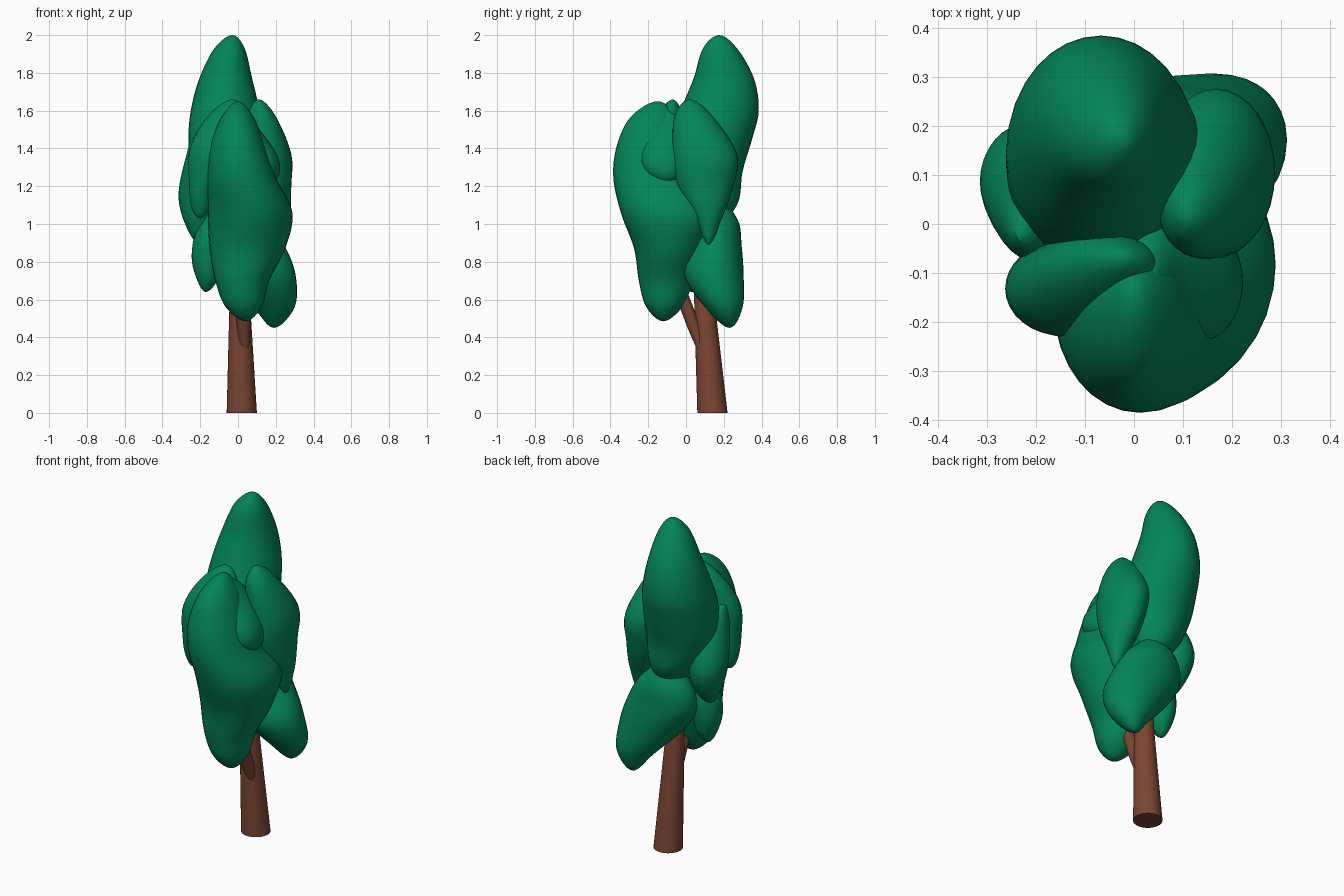
import bpy
import bmesh
from math import cos, sin, tau
from mathutils import Vector

cube = bpy.data.objects.get("Cube")
if cube:
    bpy.data.objects.remove(cube, do_unlink=True)

SIDES = 32
STEPS = 6


def make_material(name, colour):
    material = bpy.data.materials.new(name)
    material.use_nodes = True
    material.diffuse_color = colour
    for node in material.node_tree.nodes:
        if node.type == 'BSDF_PRINCIPLED':
            node.inputs["Base Color"].default_value = colour
            node.inputs["Roughness"].default_value = 0.8
    return material


leaf_green = make_material("leaf green", (0.001, 0.235, 0.097, 1))
bark_brown = make_material("bark brown", (0.2, 0.06, 0.032, 1))


def finish(name, bm, material):
    """Turn the bmesh into a smooth shaded object."""
    bmesh.ops.recalc_face_normals(bm, faces=bm.faces[:])
    mesh = bpy.data.meshes.new(name)
    bm.to_mesh(mesh)
    bm.free()
    obj = bpy.data.objects.new(name, mesh)
    bpy.context.collection.objects.link(obj)
    mesh.materials.append(material)
    bpy.ops.object.select_all(action='DESELECT')
    obj.select_set(True)
    bpy.context.view_layer.objects.active = obj
    bpy.ops.object.shade_smooth_by_angle()
    return obj


def ring(bm, centre, rx, ry):
    return [bm.verts.new((centre[0] + rx * cos(tau * i / SIDES),
                          centre[1] + ry * sin(tau * i / SIDES), centre[2]))
            for i in range(SIDES)]


def bridge(bm, lower, upper):
    for i in range(SIDES):
        j = (i + 1) % SIDES
        bm.faces.new((lower[i], lower[j], upper[j], upper[i]))


def fan(bm, tip, loop):
    for i in range(SIDES):
        bm.faces.new((tip, loop[i], loop[(i + 1) % SIDES]))


def spline(a, b, c, d, t):
    return 0.5 * (2 * b + (c - a) * t + (2 * a - 5 * b + 4 * c - d) * t ** 2
                  + (3 * b - a - 3 * c + d) * t ** 3)


def foliage(name, top, bottom, *spans):
    """Rounded lobe: end points, and spans of z, x low, x high, y low, y high."""
    rows = [Vector((*top, 0, 0))]
    for z, west, east, front, back in spans:
        rows.append(Vector(((west + east) / 2, (front + back) / 2, z,
                            (east - west) / 2, (back - front) / 2)))
    rows.append(Vector((*bottom, 0, 0)))
    # Mirrored rows past both ends make the tips round
    flip = lambda row: Vector((row[0], row[1], row[2], -row[3], -row[4]))
    rows = [flip(rows[1])] + rows + [flip(rows[-2])]
    bm = bmesh.new()
    loops = []
    for k in range(1, len(rows) - 2):
        for s in range(STEPS):
            if k == 1 and s == 0:
                continue
            p = spline(*rows[k - 1:k + 3], s / STEPS)
            loops.append(ring(bm, p[:3], p[3], p[4]))
    for lower, upper in zip(loops, loops[1:]):
        bridge(bm, lower, upper)
    fan(bm, bm.verts.new(top), loops[0])
    fan(bm, bm.verts.new(bottom), loops[-1])
    return finish(name, bm, leaf_green)


def limb(name, *stations):
    """Tapered round limb through x, y, z, radius stations."""
    bm = bmesh.new()
    loops = [ring(bm, s[:3], s[3], s[3]) for s in stations]
    for lower, upper in zip(loops, loops[1:]):
        bridge(bm, lower, upper)
    bm.faces.new(loops[0])
    bm.faces.new(loops[-1])
    return finish(name, bm, bark_brown)


# Trunk and its forward branch
limb("trunk", (.02, .14, 0, .08), (.01, .1, .55, .056), (0, .08, .9, .04))
limb("branch", (.035, .085, .33, .025), (.03, .04, .46, .036), (.02, -.05, .7, .035))

# Tall crown at the back
foliage("crown", (-.03, .175, 2), (.01, .14, .98),
        (1.93, -.125, .035, .09, .27),
        (1.77, -.205, .075, .04, .36),
        (1.6, -.25, .115, -.03, .385),
        (1.45, -.262, .14, -.08, .35),
        (1.28, -.245, .145, -.09, .3),
        (1.1, -.14, .11, -.01, .27))

# Large front lobe
foliage("front_foliage", (0, -.15, 1.65), (.04, -.12, .485),
        (1.57, -.085, .08, -.29, -.05),
        (1.42, -.145, .14, -.365, 0),
        (1.25, -.165, .2, -.385, .06),
        (1.06, -.16, .288, -.345, .17),
        (.87, -.15, .25, -.275, .1),
        (.7, -.12, .165, -.25, .04),
        (.56, -.065, .125, -.21, -.02))

# Upper side lobe on the +x side
foliage("upper_side_foliage", (.11, .02, 1.66), (.23, .12, .89),
        (1.57, .05, .2, -.06, .14),
        (1.37, .045, .282, -.07, .27),
        (1.2, .07, .282, -.045, .25),
        (1.03, .14, .275, .05, .19))

# Lower lobe leaning out at the back
foliage("lower_back_foliage", (.01, .18, 1.12), (.19, .23, .45),
        (1.02, -.13, .16, .06, .275),
        (.88, -.165, .25, .02, .295),
        (.73, -.08, .305, -.01, .305),
        (.56, .08, .3, .1, .3))

# Lobe on the -x side
foliage("side_foliage", (-.23, -.02, 1.46), (-.21, .07, .9),
        (1.34, -.28, -.13, -.075, .12),
        (1.15, -.315, -.11, -.03, .205),
        (1, -.28, -.13, 0, .17))

# Front corner lobe
foliage("front_corner_foliage", (-.03, -.07, 1.66), (-.2, -.13, 1.03),
        (1.57, -.16, .05, -.16, -.02),
        (1.4, -.255, .02, -.23, -.03),
        (1.2, -.258, -.12, -.205, -.05),
        (1.08, -.245, -.15, -.17, -.07))

# Small low lobe on the -x side
foliage("low_side_foliage", (-.12, .02, 1.08), (-.17, .03, .64),
        (.96, -.22, -.04, -.06, .12),
        (.82, -.245, -.08, -.06, .12),
        (.7, -.215, -.11, -.03, .09))

# Small lobe tucked between the front and upper side lobes
foliage("inner_foliage", (.03, -.12, 1.61), (.18, -.1, 1.22),
        (1.52, -.02, .1, -.19, 0),
        (1.37, .04, .205, -.24, 0),
        (1.27, .1, .22, -.21, -.02))
